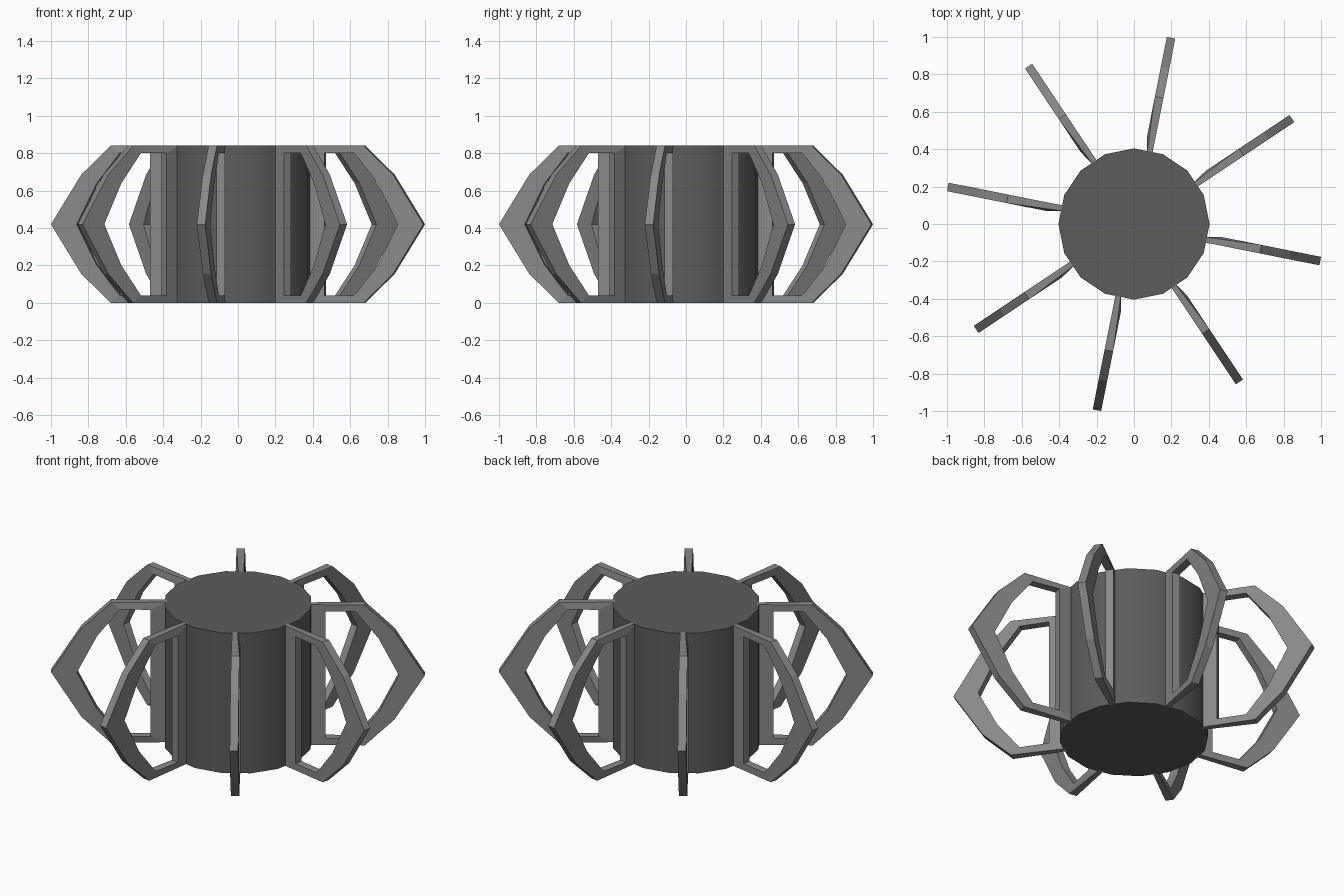
import bpy, bmesh, math

if "Cube" in bpy.data.objects:
    bpy.data.objects.remove(bpy.data.objects["Cube"])

H = 0.84       # overall height
HALF = 0.023   # half thickness of a fin
LEAN = 0.0     # sideways lean of a fin over its height


def grey(name, v):
    mat = bpy.data.materials.new(name)
    mat.diffuse_color = (v, v, v, 1)
    mat.use_nodes = True
    mat.node_tree.nodes["Principled BSDF"].inputs["Base Color"].default_value = mat.diffuse_color
    return mat


hub_grey = grey("dark_grey", 0.107)
fin_grey = grey("mid_grey", 0.25)

# Central hub: 16-sided drum
bpy.ops.mesh.primitive_cylinder_add(vertices=16, radius=0.404, depth=H, location=(0, 0, H / 2))
hub = bpy.context.object
hub.name = "hub"
hub.data.materials.append(hub_grey)
bpy.ops.object.shade_smooth_by_angle(angle=math.radians(35))


def mirrored(half):
    """Complete a profile (lower half up to the tip) by mirroring it about mid height."""
    return half + [(r, H - z) for r, z in reversed(half[:-1])]


# Fin frame profiles as (radius, height)
outer = mirrored([(0.385, 0.0), (0.69, 0.0), (0.85, 0.155), (1.015, H / 2)])
inner = mirrored([(0.475, 0.04), (0.64, 0.04), (0.765, 0.2), (0.875, H / 2)])


def add_fin(name, angle):
    bm = bmesh.new()

    def ring(points, side):
        verts = []
        for r, z in points:
            # the post narrows on one side where it meets the hub
            t = side * HALF if (side < 0 or r > 0.4) else 0.006
            verts.append(bm.verts.new((r, t + LEAN * (0.5 - z / H), z)))
        return verts

    o0, o1 = ring(outer, -1), ring(outer, 1)
    i0, i1 = ring(inner, -1), ring(inner, 1)
    n = len(outer)
    for k in range(n):
        j = (k + 1) % n
        for a, b in ((o0, o1), (o1, i1), (i1, i0), (i0, o0)):
            bm.faces.new((a[k], a[j], b[j], b[k]))
    bmesh.ops.recalc_face_normals(bm, faces=bm.faces)
    mesh = bpy.data.meshes.new(name)
    bm.to_mesh(mesh)
    bm.free()
    mesh.materials.append(fin_grey)
    fin = bpy.data.objects.new(name, mesh)
    fin.rotation_euler.z = angle
    bpy.context.collection.objects.link(fin)


# Eight open fins around the hub, centred on its facets
for k in range(8):
    add_fin(f"fin_{k + 1}", math.radians(-11.25 + 45 * k))
